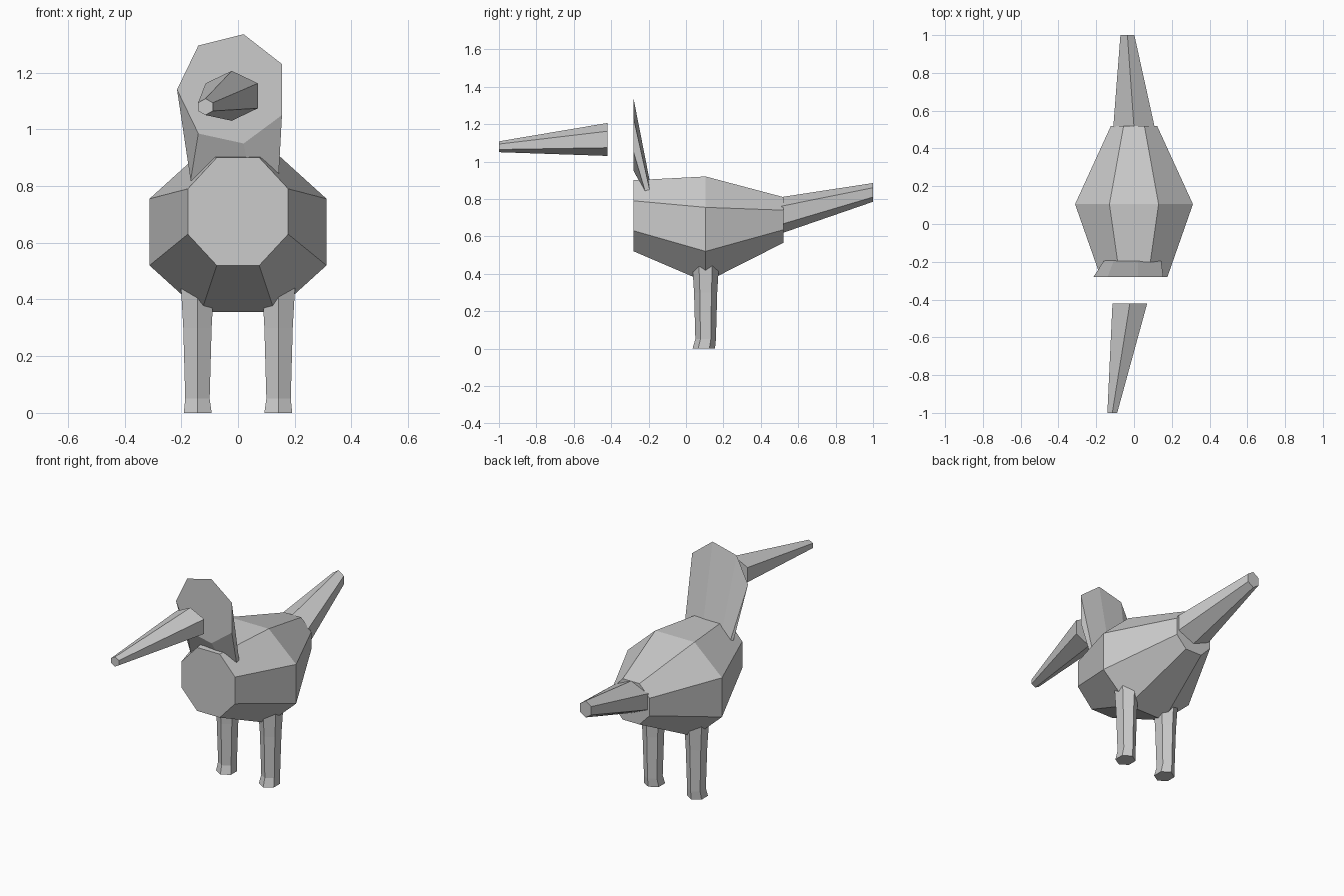
import bpy, bmesh, math

cube = bpy.data.objects.get("Cube")
if cube:
    bpy.data.objects.remove(cube, do_unlink=True)

grey = bpy.data.materials.new("plain grey")
grey.use_nodes = True
GREY = (0.6, 0.6, 0.6, 1)
grey.diffuse_color = GREY
grey.node_tree.nodes["Principled BSDF"].inputs["Base Color"].default_value = GREY


def loft(name, rings):
    """Skin a list of equal-length rings and cap both ends."""
    bm = bmesh.new()
    rows = [[bm.verts.new(p) for p in ring] for ring in rings]
    n = len(rows[0])
    for a, b in zip(rows, rows[1:]):
        for i in range(n):
            j = (i + 1) % n
            bm.faces.new((a[i], a[j], b[j], b[i]))
    bm.faces.new(rows[0])
    bm.faces.new(rows[-1])
    bmesh.ops.recalc_face_normals(bm, faces=bm.faces)
    mesh = bpy.data.meshes.new(name)
    bm.to_mesh(mesh)
    bm.free()
    mesh.materials.append(grey)
    obj = bpy.data.objects.new(name, mesh)
    bpy.context.collection.objects.link(obj)
    return obj


def hexagon(u, v, half_width, radius):
    """Six points around (u, v), with corners at +v and -v."""
    wide = half_width / math.cos(math.pi / 6)
    angles = [math.radians(30 + 60 * i) for i in range(6)]
    return [(u + wide * math.cos(a), v + radius * math.sin(a)) for a in angles]


def upright_hexagon(x, y, z, half_width, radius):
    return [(u, y, v) for u, v in hexagon(x, z, half_width, radius)]


def level_hexagon(x, y, z, half_width, radius):
    return [(u, v, z) for u, v in hexagon(x, y, half_width, radius)]


def body_ring(y, side, flat, top, upper, lower, bottom):
    """Eight-sided cross-section, mirrored about x = 0."""
    half = [(flat, top), (side, upper), (side, lower), (flat, bottom)]
    return [(x, y, z) for x, z in half] + [(-x, y, z) for x, z in reversed(half)]


# Body: narrow flat chest, wide middle, narrow rump
loft("body", [
    body_ring(-0.28, 0.177, 0.075, 0.90, 0.79, 0.63, 0.52),
    body_ring(0.105, 0.312, 0.13, 0.92, 0.755, 0.52, 0.355),
    body_ring(0.52, 0.122, 0.055, 0.81, 0.74, 0.635, 0.565),
])

# Tail and beak: tapered six-sided spikes
loft("tail", [upright_hexagon(0, 0.51, 0.713, 0.11, 0.097),
              upright_hexagon(-0.035, 1.0, 0.835, 0.037, 0.05)])
loft("beak", [upright_hexagon(-0.022, -0.42, 1.118, 0.092, 0.088),
              upright_hexagon(-0.115, -1.0, 1.079, 0.026, 0.029)])

# Head: flat seven-sided face tapering back and down into the shoulders
face = [(0.02, 1.335), (-0.14, 1.295), (-0.215, 1.14), (-0.14, 0.985),
        (0.02, 0.95), (0.155, 1.05), (0.155, 1.23)]
neck = [(0.02, -0.175, 0.8), (-0.1, -0.175, 0.8), (-0.157, -0.192, 0.815),
        (-0.167, -0.212, 0.82), (0.05, -0.2, 0.8), (0.143, -0.215, 0.83),
        (0.143, -0.19, 0.83)]
loft("head", [[(x, -0.28, z) for x, z in face], neck])

# Legs: six-sided posts with slightly flared feet
for name, side in (("left_leg", 1), ("right_leg", -1)):
    loft(name, [
        level_hexagon(side * 0.142, 0.095, 0, 0.049, 0.06),
        level_hexagon(side * 0.143, 0.105, 0.05, 0.043, 0.055),
        level_hexagon(side * 0.143, 0.105, 0.3, 0.05, 0.062),
        level_hexagon(side * 0.143, 0.105, 0.46, 0.059, 0.072),
    ])
